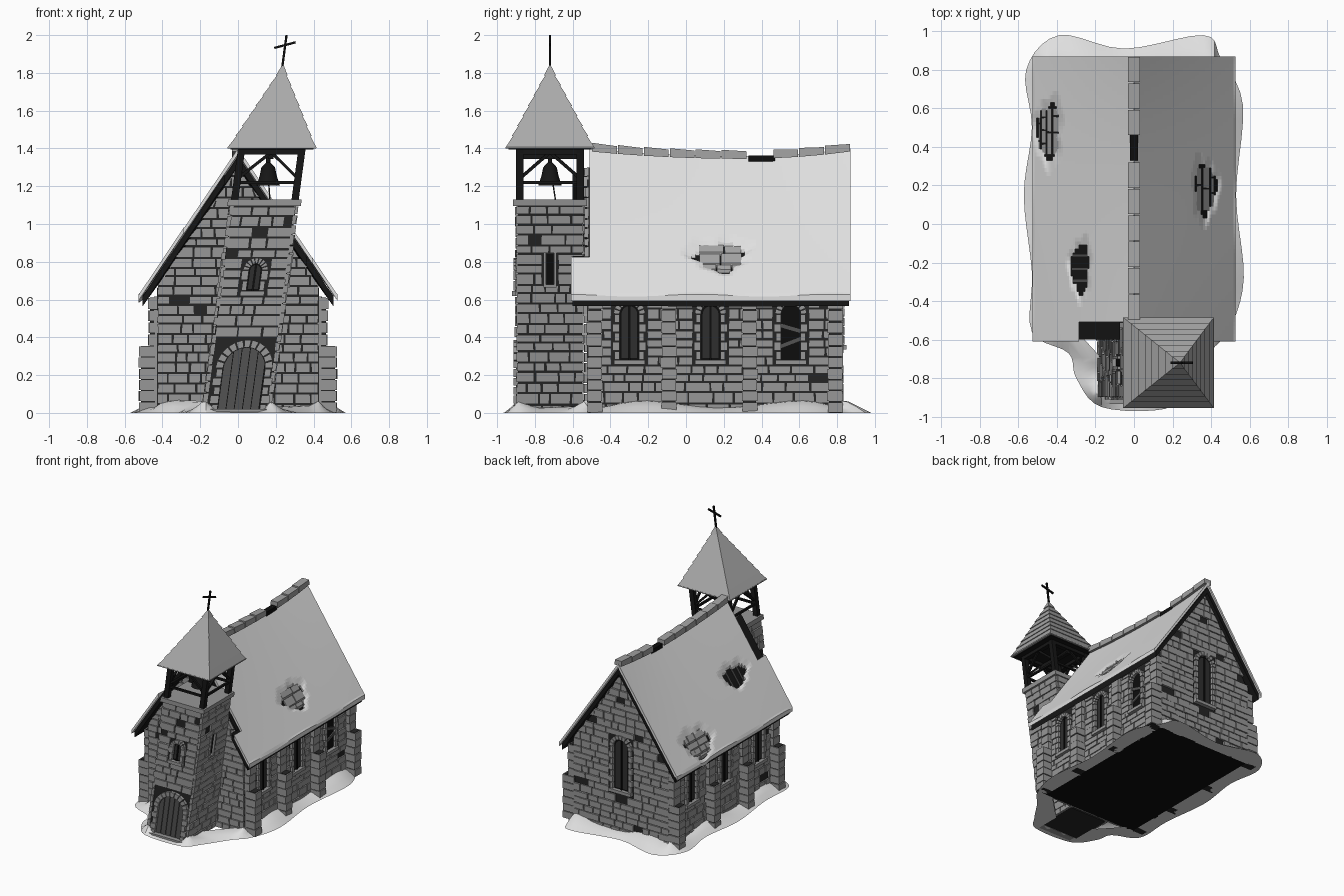
import bpy, bmesh, math, random
from mathutils import Vector

if "Cube" in bpy.data.objects:
    bpy.data.objects.remove(bpy.data.objects["Cube"])

random.seed(4)
COL = {'stone': 0.31, 'snow': 0.74, 'spire slate': 0.40, 'roof slate': 0.36, 'mortar': 0.018,
       'dark timber': 0.008, 'door wood': 0.085, 'glass': 0.028, 'black void': 0.004}
MATS = {}
for n, g in COL.items():
    MATS[n] = bpy.data.materials.new(n)
    MATS[n].diffuse_color = (g, g, g, 1)

PARTS = {}


def part(name, mat):
    if name not in PARTS:
        PARTS[name] = (bmesh.new(), mat)
    return PARTS[name][0]


def loft(bm, rings, caps=True):
    rows = [[bm.verts.new(p) for p in r] for r in rings]
    n = len(rows[0])
    for a, b in zip(rows, rows[1:]):
        for i in range(n):
            bm.faces.new((a[i], a[(i + 1) % n], b[(i + 1) % n], b[i]))
    if caps:
        bm.faces.new(rows[0])
        bm.faces.new(rows[-1])


def prism(bm, pts, P, w0, w1):
    loft(bm, [[P(u, v, w) for u, v in pts] for w in (w0, w1)])


def box(bm, x0, x1, y0, y1, z0, z1):
    prism(bm, [(x0, y0), (x1, y0), (x1, y1), (x0, y1)], lambda u, v, w: Vector((u, v, w)), z0, z1)


def rect(u0, u1, v0, v1):
    return [(u0, v0), (u1, v0), (u1, v1), (u0, v1)]


def beam(bm, a, b, t):
    a, b = Vector(a), Vector(b)
    d = (b - a).normalized()
    s = d.cross(Vector((0, 1, 0)) if abs(d.y) < 0.9 else Vector((1, 0, 0))).normalized() * t / 2
    q = d.cross(s).normalized() * t / 2
    loft(bm, [[p + s + q, p + s - q, p - s - q, p - s + q] for p in (a, b)])


# Wall coordinate systems: u along the wall, v up, w outward
def cx(z):
    return -0.01 + 0.135 * z


WX, WF, WB = 0.428, -0.525, 0.818
right = lambda u, v, w: Vector((WX + w, u, v))
left = lambda u, v, w: Vector((-WX - w, u, v))
front = lambda u, v, w: Vector((u, WF - w, v))
back = lambda u, v, w: Vector((u, WB + w, v))
TY, TH = -0.72, 0.17
t_front = lambda u, v, w: Vector((cx(v) + u, TY - TH - w, v))
t_back = lambda u, v, w: Vector((cx(v) + u, TY + TH + w, v))
t_right = lambda u, v, w: Vector((cx(v) + TH + w, TY + u, v))
t_left = lambda u, v, w: Vector((cx(v) - TH - w, TY + u, v))


# Courses of random stones, leaving rectangular holes (u0, u1, v0, v1)
def stones(bm, P, u0, u1, v0, v1, holes=(), limit=None, h=0.052, skip=0.03, d=0.013):
    v = v0
    while v < v1 - 0.012:
        top = min(v1, v + h * random.uniform(0.8, 1.2))
        mid = (v + top) / 2
        spans, start = [], u0
        for a, b, c, e in sorted(holes):
            if c < mid < e:
                spans.append((start, a))
                start = b
        spans.append((start, u1))
        for a, b in spans:
            while a < b - 0.008:
                c = a + random.uniform(0.055, 0.14)
                if b - c < 0.04:
                    c = b
                g = 0.003
                lo, hi = (limit(v), limit(top)) if limit else (9, 9)
                q = [(max(-m, min(m, x)) + random.uniform(-.002, .002), y) for x, y, m in (
                    (a + g, v + g, lo), (c - g, v + g, lo), (c - g, top - g, hi), (a + g, top - g, hi))]
                if random.random() > skip and q[1][0] - q[0][0] > 0.015:
                    prism(bm, q, P, -0.01, d + random.uniform(-.003, .004))
                a = c
        v = top


def arch(uc, r, v0, spring, n=10):
    return [(uc - r, v0), (uc + r, v0)] + [(uc + r * math.cos(math.pi * i / n),
            spring + r * math.sin(math.pi * i / n)) for i in range(n + 1)]


# Stone frame of an arched opening
def surround(P, uc, r, v0, spring, t=0.032, n=9):
    bm = part('opening_surrounds', 'stone')
    for i in range(n):
        a, b = math.pi * (i + .07) / n, math.pi * (i + .93) / n
        prism(bm, [(uc + k * math.cos(x), spring + k * math.sin(x)) for k, x in
                   ((r, a), (r + t, a), (r + t, b), (r, b))], P, -0.005, 0.024)
    m = max(2, round((spring - v0) / 0.05))
    for s in (-1, 1):
        for i in range(m):
            a = v0 + (spring - v0) * i / m
            k = r + t * (1.15 if i % 2 else 0.8)
            prism(bm, rect(uc + s * r, uc + s * k, a + .003, a + (spring - v0) / m - .003), P, -0.005, 0.022)


def window(P, uc, r, v0, top, broken=False):
    sp = top - r
    surround(P, uc, r, v0, sp)
    prism(part('window_recess', 'black void'), arch(uc, r, v0, sp), P, -0.005, 0.002)
    if broken:
        for a, b in ((0.06, 0.10), (0.17, 0.14)):
            prism(part('window_boards', 'door wood'), [(uc - r, v0 + a), (uc + r, v0 + b),
                  (uc + r, v0 + b + .025), (uc - r, v0 + a + .025)], P, 0.002, 0.012)
    else:
        prism(part('window_panes', 'glass'), arch(uc, r * .8, v0 + .01, sp), P, 0.0, 0.005)
        prism(part('window_mullions', 'black void'), rect(uc - .006, uc + .006, v0, top), P, 0.0, 0.012)
    prism(part('window_sills', 'stone'), rect(uc - r - .03, uc + r + .03, v0 - .025, v0), P, -0.005, 0.032)
    return (uc - r - .04, uc + r + .04, v0 - .028, top + .042)


# Nave core, gables and side walls
GAB = lambda v: max(0.0, min(WX, (1.305 - v) / 1.47))
core = part('nave_core', 'mortar')
prism(core, [(-WX, 0.002), (WX, 0.002), (WX, .66), (0, 1.3), (-WX, .66)], lambda u, v, w: Vector((u, w, v)), WF, WB)
nave = part('nave_stones', 'stone')
for P in (left, right):
    holes = [window(P, y, 0.052, 0.28, 0.575, broken=(y > .5 and P is right)) for y in (-.30, .13, .555)]
    stones(nave, P, WF, WB, 0, .62, holes)
stones(nave, front, -WX, WX, 0, 1.3, [(-.23, -.17, .50, .55), (-.36, -.26, .59, .64)], GAB)
hole = window(back, 0, 0.068, 0.36, 0.77)
stones(nave, back, -WX, WX, 0, 1.3, [hole, (-.05, .05, .24, .3), (-.03, .04, 1.06, 1.12)], GAB)

# Two-stage buttresses
but, bcore = part('buttress_stones', 'stone'), part('buttress_cores', 'mortar')
for s in (-1, 1):
    for y in (-.483, -.09, .337, .79):
        for z0, z1, x in ((0, .355, .522), (.355, .61, .474)):
            box(bcore, s * .42, s * (x - .008), y - .034, y + .034, z0, z1)
            n = round((z1 - z0) / .058)
            for i in range(n):
                a, j = z0 + (z1 - z0) * i / n, random.uniform(-.004, .004)
                box(but, s * .42, s * (x + j), y - .04 + j, y + .04 + j, a + .003, a + (z1 - z0) / n - .003)

# Leaning tower
tcore, tower = part('tower_core', 'mortar'), part('tower_stones', 'stone')
loft(tcore, [[(cx(z) + a * TH, TY + b * TH, z) for a, b in ((-1, -1), (1, -1), (1, 1), (-1, 1))] for z in (.002, 1.1)])
win = window(t_front, 0, .034, .645, .79)
stones(tower, t_front, -TH, TH, 0, 1.1, [win, (-.155, .155, 0, .39)])
for P in (t_right, t_left):
    prism(part('tower_slits', 'black void'), rect(-.018, .018, .68, .84), P, 0, .004)
    for s in (-1, 1):
        prism(part('slit_frames', 'stone'), rect(s * .02, s * .034, .68, .85), P, 0, .02)
    prism(part('slit_frames', 'stone'), rect(-.034, .034, .665, .68), P, 0, .025)
    stones(tower, P, -TH - .01, TH + .01, 0, 1.1, [(-.04, .04, .66, .86), (-.11, -.05, .9, .95)])
stones(tower, t_back, -TH, TH, .6, 1.1)
loft(part('tower_cornice', 'stone'), [[(cx(z) + a * .195, TY + b * .195, z)
     for a, b in ((-1, -1), (1, -1), (1, 1), (-1, 1))] for z in (1.095, 1.13)])

# Arched plank door
surround(t_front, .01, .112, 0, .235, t=.04, n=11)
prism(part('door_recess', 'black void'), arch(.01, .112, .002, .235), t_front, -.005, .002)
for i in range(5):
    a, b = -.108 + i * .0435, -.108 + i * .0435 + .039
    tops = [.235 + math.sqrt(max(0, .0121 - u * u)) for u in (b, (a + b) / 2, a)]
    prism(part('door_planks', 'door wood'), [(.01 + a, .01), (.01 + b, .01), (.01 + b, tops[0]),
          (.01 + (a + b) / 2, tops[1]), (.01 + a, tops[2])], t_front, 0, .009)
box(part('door_step', 'stone'), -.15, .15, -.935, -.88, 0, .02)

# Belfry frame and bell
bel = part('belfry_frame', 'dark timber')
C = lambda a, b, z: (cx(z) + a * .16, TY + b * .16, z)
ring = [(-1, -1), (1, -1), (1, 1), (-1, 1)]
for (a, b), (c, d) in zip(ring, ring[1:] + ring[:1]):
    beam(bel, C(a, b, 1.12), C(a, b, 1.4), .038)
    beam(bel, C(a, b, 1.385), C(c, d, 1.385), .036)
    beam(bel, C(a, b, 1.22), C(c, d, 1.22), .016)
    m = ((a + c) / 2, (b + d) / 2)
    beam(bel, C(a, b, 1.24), C(*m, 1.38), .016)
    beam(bel, C(c, d, 1.24), C(*m, 1.38), .016)
beam(bel, C(0, -1, 1.36), C(0, 1, 1.36), .03)
beam(part('bell_rope', 'dark timber'), (.17, -.69, 1.12), (.16, -.71, 1.25), .007)
loft(part('bell', 'dark timber'), [[(.16 + r * math.cos(i * math.pi / 8), TY + r * math.sin(i * math.pi / 8), z)
     for i in range(16)] for r, z in ((.062, 1.205), (.056, 1.22), (.044, 1.26), (.036, 1.30), (.012, 1.325), (.01, 1.36))])

# Stepped pyramid spire and cross
sp = part('spire', 'spire slate')
H = lambda z: .235 * (1.84 - z) / .44
lv = [1.40, 1.408] + [1.465 + .0536 * i for i in range(8)]
for i, (a, b) in enumerate(zip(lv, lv[1:])):
    ha, hb = (.235, .235) if i == 0 else (H(a) + .003, max(.004, H(b) - .004))
    loft(sp, [[(cx(z) + p * h, TY + q * h, z) for p, q in ring] for z, h in ((a, ha), (b, hb))])
box(part('spire_soffit', 'dark timber'), cx(1.4) - .22, cx(1.4) + .22, TY - .22, TY + .22, 1.394, 1.4)
cross = part('spire_cross', 'black void')
beam(cross, (.233, TY, 1.82), (.257, TY, 2.0), .012)
beam(cross, (.192, TY, 1.932), (.305, TY, 1.962), .012)


# Sagging roof surface; x is the distance from the ridge
def zroof(x, y):
    r = 1.36 + (.06 if y < .3 else .12) * (y - .3) ** 2
    return .622 + (r - .622) * (1 - x / .528)


PATCH = [(-1, .445, .48, .055, .13), (-1, .28, -.23, .042, .115), (1, .37, .18, .048, .12)]


def slab(name, mat, s, xmax, y0, y1, nx, ny, off, t, cut, holes):
    bm = part(name, mat)
    grid = {}
    for i in range(nx + 1):
        for j in range(ny + 1):
            x, y = xmax * i / nx, y0 + (y1 - y0) * j / ny
            z = zroof(x, y) - off
            for _, a, b, rx, ry in holes:
                ang = math.atan2((y - b) / ry, (x - a) / rx)
                k = math.hypot((x - a) / rx, (y - b) / ry) / (1 + .13 * math.sin(3 * ang + 1) + .08 * math.sin(7 * ang))
                if k < .95:
                    z = None
                    break
                z -= .025 * max(0, 1.5 - k) / .55
            if z is not None and not (y < -.512 and x < cut):
                w = .006 * math.sin(9 * y + s) if i == nx else 0
                grid[i, j] = [bm.verts.new((s * x, y, z + w)), bm.verts.new((s * x, y, z - t))]
    cells = {(i, j) for i in range(nx) for j in range(ny)
             if all(k in grid for k in ((i, j), (i + 1, j), (i + 1, j + 1), (i, j + 1)))}
    for i, j in cells:
        c = [(i, j), (i + 1, j), (i + 1, j + 1), (i, j + 1)]
        for k in (0, 1):
            bm.faces.new([grid[q][k] for q in c])
        for e, nb in enumerate(((i, j - 1), (i + 1, j), (i, j + 1), (i - 1, j))):
            if nb not in cells:
                p, q = grid[c[e]], grid[c[(e + 1) % 4]]
                bm.faces.new((p[0], q[0], q[1], p[1]))
    bmesh.ops.delete(bm, geom=[v for v in bm.verts if not v.link_faces], context='VERTS')


for s, side, cut, dcut in ((-1, 'left', .275, .06), (1, 'right', .385, .33)):
    holes = [p for p in PATCH if p[0] == s]
    slab('roof_snow_' + side, 'snow', s, .528, -.61, .87, 50, 74, 0, .03, cut, holes)
    slab('roof_deck_' + side, 'dark timber', s, .505, -.6, .862, 14, 64, .04, .05, dcut, [])
    for k, a, b, rx, ry in holes:
        P = lambda u, v, w, s=s: Vector((s * v, u, zroof(v, u) - .04 + w))
        if a > .3:
            stones(part('exposed_slates', 'roof slate'), P, b - ry * .95, b + ry * .95, a - rx, a + rx, h=.036, skip=0, d=.02)
        else:
            for y in (-.3, -.24, -.17):
                prism(part('exposed_rafters', 'door wood'), rect(y, y + .012, a - rx, a + rx), P, -.01, .006)

# Ridge caps with one missing
y = -.5
caps = part('ridge_caps', 'roof slate')
while y < .86:
    e = min(.872, y + .137)
    if not .3 < y < .36:
        loft(caps, [[(-.032, q, zroof(0, q) - .015), (.032, q, zroof(0, q) - .015), (.03, q, zroof(0, q) + .022 + k),
             (-.03, q, zroof(0, q) + .022 + k)] for q, k in ((y + .003, .01), (e - .003, .003))])
    y = e
box(part('ridge_gap', 'black void'), -.022, .022, .33, .47, 1.33, 1.362)

# Ground snow drift around a wavy outline
out = [(-.39, .98), (-.05, .91), (.36, .98), (.45, .86), (.565, .62), (.53, .15), (.57, -.28), (.5, -.54), (.4, -.66),
       (.27, -.85), (.16, -.96), (-.17, -.95), (-.3, -.8), (-.34, -.67), (-.53, -.56), (-.53, -.25), (-.572, .15), (-.53, .5), (-.56, .8)]
out = [Vector(p + (0,)) for p in out]
curve = []
for i in range(len(out)):
    a, b, c, d = (out[(i + k) % len(out)] for k in (-1, 0, 1, 2))
    curve += [.5 * (2 * b + (c - a) * t + (2 * a - 5 * b + 4 * c - d) * t * t + (3 * b - a - 3 * c + d) * t ** 3)
              for t in (0, .2, .4, .6, .8)]


def inner(p):
    cl = lambda v, a, b: max(a, min(b, v))
    q = [Vector((cl(p.x, -.42, .42), cl(p.y, -.51, .81), 0)), Vector((cl(p.x, -.17, .15), cl(p.y, -.88, -.55), 0))]
    return min(q, key=lambda v: (v - p).length)


up = [Vector((0, 0, .048 + .02 * math.sin(i * .7))) for i in range(len(curve))]
ins = [inner(p) for p in curve]
for i, p in enumerate(curve):
    if abs(p.x) < .13 and p.y < -.85:
        up[i] *= .3
loft(part('ground_snow', 'snow'), [ins, curve, [p.lerp(q, .35) + u * .5 for p, q, u in zip(curve, ins, up)],
     [p.lerp(q, .7) + u * .9 for p, q, u in zip(curve, ins, up)], [q + u for q, u in zip(ins, up)]], caps=False)
box(part('floor_plate', 'black void'), -.43, .43, -.52, .82, 0, .008)

# Turn every part into an object
for name, (bm, mat) in PARTS.items():
    bmesh.ops.recalc_face_normals(bm, faces=bm.faces)
    me = bpy.data.meshes.new(name)
    bm.to_mesh(me)
    bm.free()
    me.materials.append(MATS[mat])
    ob = bpy.data.objects.new(name, me)
    bpy.context.collection.objects.link(ob)
    if name in ('bell', 'ground_snow'):
        bpy.context.view_layer.objects.active = ob
        ob.select_set(True)
        bpy.ops.object.shade_smooth_by_angle()
        ob.select_set(False)

for m in bpy.data.materials:
    if m.users and not m.is_grease_pencil:
        m.use_nodes = True
        m.node_tree.nodes["Principled BSDF"].inputs["Base Color"].default_value = m.diffuse_color
